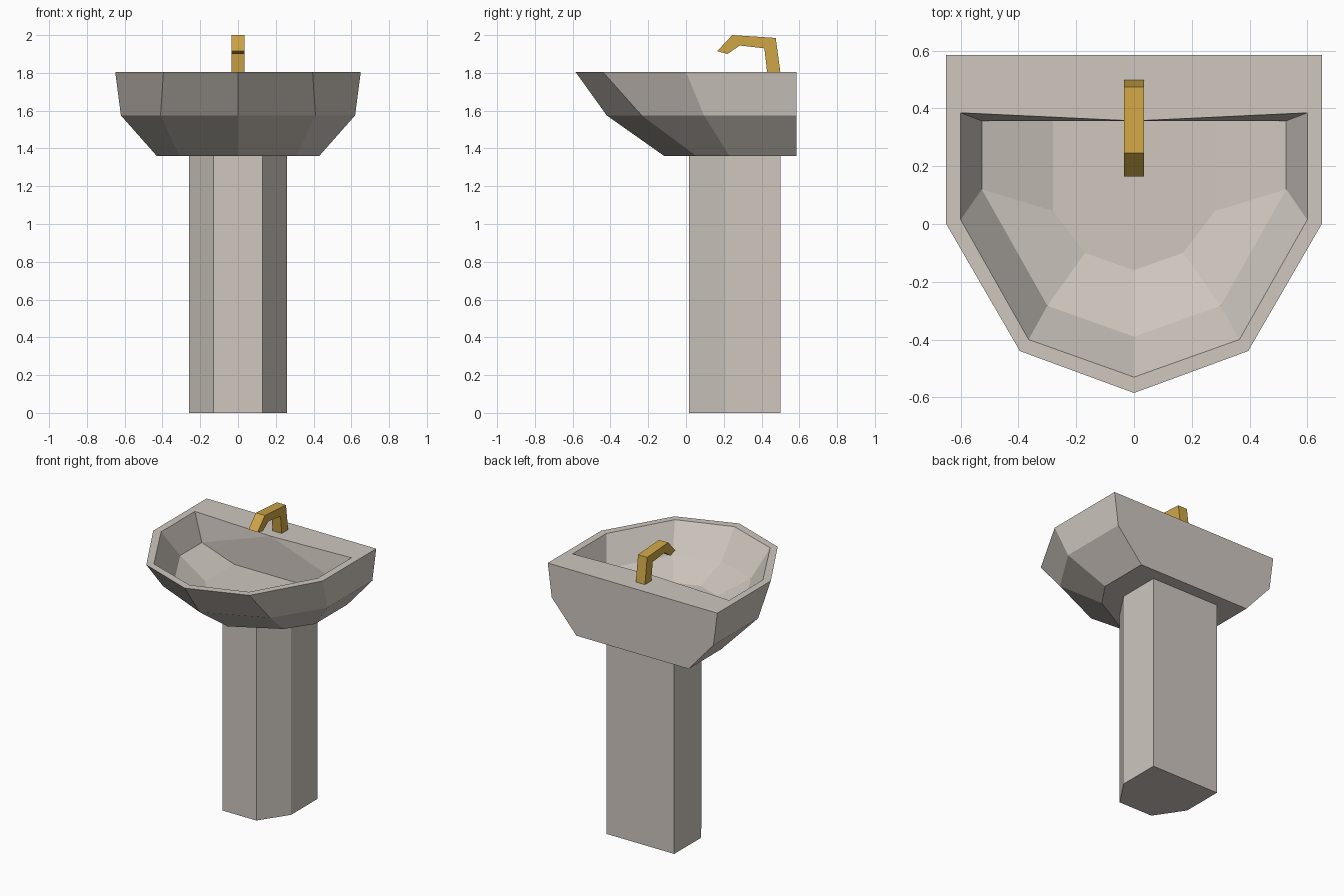
import bpy, bmesh

if "Cube" in bpy.data.objects:
    bpy.data.objects.remove(bpy.data.objects["Cube"])


def material(name, rgb):
    m = bpy.data.materials.new(name)
    m.diffuse_color = (*rgb, 1)
    m.use_nodes = True
    m.node_tree.nodes["Principled BSDF"].inputs["Base Color"].default_value = m.diffuse_color
    return m


ceramic = material("warm grey ceramic", (0.62, 0.57, 0.52))
brass = material("brass", (0.62, 0.38, 0.06))


def finish(name, bm, mat):
    bmesh.ops.recalc_face_normals(bm, faces=bm.faces)
    me = bpy.data.meshes.new(name)
    bm.to_mesh(me)
    bm.free()
    me.materials.append(mat)
    ob = bpy.data.objects.new(name, me)
    bpy.context.collection.objects.link(ob)
    return ob


def ring(bm, half, z):
    """Mirror a right-hand half outline (back corner to front centre) into an open ring."""
    pts = half + [(-x, y) for x, y in reversed(half[:-1])]
    return [bm.verts.new((x, y, z)) for x, y in pts]


def bridge(bm, a, b, closed):
    n = len(a)
    for i in range(n if closed else n - 1):
        j = (i + 1) % n
        bm.faces.new((a[i], a[j], b[j], b[i]))


# basin: outer shell from base to rim, then down into the bowl
bm = bmesh.new()
base = ring(bm, [(0.43, 0.585), (0.43, 0.23), (0.31, 0.055), (0, -0.115)], 1.36)
belly = ring(bm, [(0.62, 0.585), (0.62, 0.095), (0.41, -0.235), (0, -0.42)], 1.575)
rim = ring(bm, [(0.65, 0.585), (0.65, 0), (0.395, -0.44), (0, -0.585)], 1.805)
lip = ring(bm, [(0.60, 0.385), (0.60, 0.015), (0.365, -0.40), (0, -0.53)], 1.805)
bowl = ring(bm, [(0.527, 0.357), (0.527, 0.12), (0.30, -0.283), (0, -0.39)], 1.62)
floor = ring(bm, [(0.28, 0.357), (0.28, 0.045), (0.17, -0.10), (0, -0.16)], 1.535)
bm.faces.new(base)
bridge(bm, base, belly, True)
bridge(bm, belly, rim, True)
bridge(bm, rim, lip, False)
bridge(bm, lip, bowl, False)
bridge(bm, bowl, floor, True)
bm.faces.new(floor)
# back ledge and back wall of the bowl, meeting at a middle point
mid = bm.verts.new((0, 0.357, 1.805))
bm.faces.new((rim[0], lip[0], mid, lip[-1], rim[-1]))
bm.faces.new((lip[0], bowl[0], mid))
bm.faces.new((bowl[0], bowl[-1], mid))
bm.faces.new((bowl[-1], lip[-1], mid))
finish("basin", bm, ceramic)


def prism(name, pts, offset, mat):
    """Extrude a flat outline by an offset vector."""
    bm = bmesh.new()
    f = bm.faces.new([bm.verts.new(p) for p in pts])
    ext = bmesh.ops.extrude_face_region(bm, geom=[f], use_keep_orig=True)
    bmesh.ops.translate(bm, vec=offset,
                        verts=[v for v in ext["geom"] if isinstance(v, bmesh.types.BMVert)])
    return finish(name, bm, mat)


# pedestal: six-sided column
half = [(0.26, 0.50), (0.26, 0.21), (0.13, 0.015)]
outline = half + [(-x, y) for x, y in reversed(half)]
prism("pedestal", [(x, y, 0) for x, y in outline], (0, 0, 1.36), ceramic)

# tap: bent spout profile
spout = [(0.50, 1.80), (0.475, 1.985), (0.245, 2.0), (0.165, 1.915),
         (0.22, 1.90), (0.285, 1.945), (0.415, 1.93), (0.43, 1.80)]
prism("tap", [(-0.035, y, z) for y, z in spout], (0.07, 0, 0), brass)
